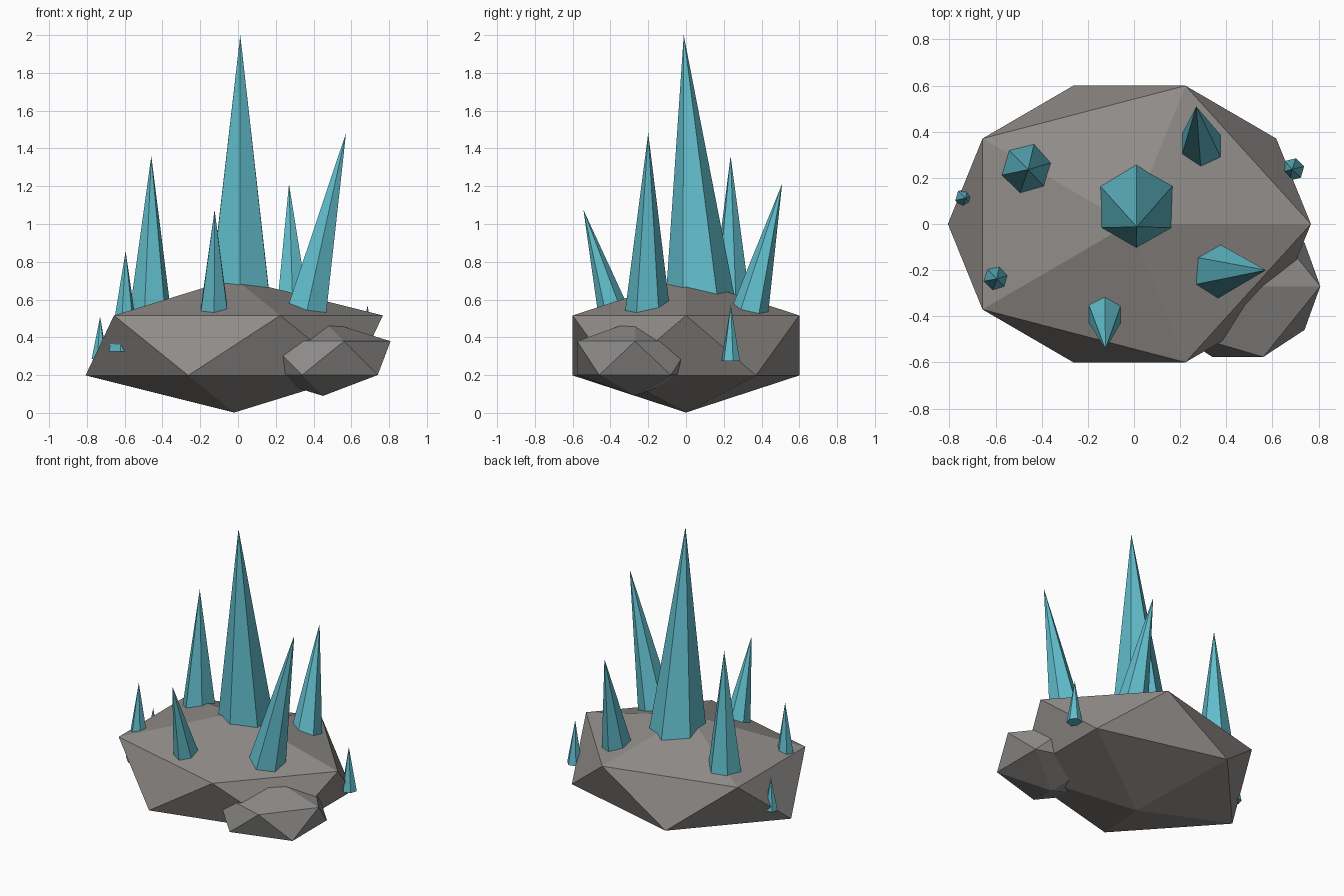
import bpy, bmesh, math
from mathutils import Vector

if "Cube" in bpy.data.objects:
    bpy.data.objects.remove(bpy.data.objects["Cube"])


def material(name, colour):
    m = bpy.data.materials.new(name)
    m.diffuse_color = (*colour, 1)
    m.use_nodes = True
    m.node_tree.nodes["Principled BSDF"].inputs["Base Color"].default_value = m.diffuse_color
    return m


teal = material("teal_crystal", (0.12, 0.51, 0.6))
stone = material("dark_stone", (0.28, 0.263, 0.25))
side_stone = material("grey_stone", (0.27, 0.262, 0.255))


def rock(name, centre, scale, mat):
    """Flat-shaded icosahedron boulder."""
    bpy.ops.mesh.primitive_ico_sphere_add(subdivisions=1, radius=1, location=centre)
    ob = bpy.context.object
    ob.name = name
    ob.scale = scale
    bpy.ops.object.transform_apply(location=False, rotation=False, scale=True)
    ob.data.materials.append(mat)


def crystal(name, base, tip, radius, twist, bury=0.0):
    """Six-sided spike; base and radius are read at the rock surface, then
    the spike is continued down into the rock by the depth bury."""
    base, tip = Vector(base), Vector(tip)
    grow = 1 + bury / (tip.z - base.z)
    base = tip + (base - tip) * grow
    radius *= grow
    rot = Vector((0, 0, 1)).rotation_difference(tip - base)
    bm = bmesh.new()
    ring = []
    for i in range(6):
        a = math.radians(twist + 60 * i)
        ring.append(bm.verts.new(rot @ Vector((radius * math.cos(a), radius * math.sin(a), 0))))
    top = bm.verts.new(tip - base)
    bm.faces.new(ring[::-1])
    for i in range(6):
        bm.faces.new((ring[i], ring[(i + 1) % 6], top))
    me = bpy.data.meshes.new(name)
    bm.to_mesh(me)
    bm.free()
    me.materials.append(teal)
    ob = bpy.data.objects.new(name, me)
    ob.location = base
    bpy.context.collection.objects.link(ob)


# Boulders
rock("main_rock", (-0.02, 0, 0.357), (0.88, 0.705, 0.355), stone)
rock("side_rock", (0.45, -0.27, 0.29), (0.40, 0.36, 0.2), side_stone)

# Large crystals on top
crystal("centre_crystal", (0.01, 0.072, 0.65), (0.012, -0.012, 2.0), 0.177, 90, 0.2)
crystal("left_crystal", (-0.464, 0.239, 0.575), (-0.459, 0.236, 1.36), 0.107, 14, 0.2)
crystal("right_leaning_crystal", (0.367, -0.203, 0.55), (0.572, -0.2, 1.482), 0.118, 90, 0.2)
crystal("back_crystal", (0.29, 0.342, 0.55), (0.27, 0.509, 1.213), 0.096, 90, 0.2)
crystal("front_crystal", (-0.126, -0.39, 0.555), (-0.124, -0.543, 1.075), 0.08, 90, 0.2)

# Small crystals around the rim
crystal("rim_crystal_front_left", (-0.598, -0.235, 0.525), (-0.595, -0.238, 0.857), 0.053, 14, 0.2)
crystal("rim_crystal_left", (-0.733, 0.112, 0.285), (-0.73, 0.113, 0.51), 0.043, 14)
crystal("rim_crystal_right", (0.689, 0.237, 0.275), (0.685, 0.237, 0.572), 0.05, 14)
